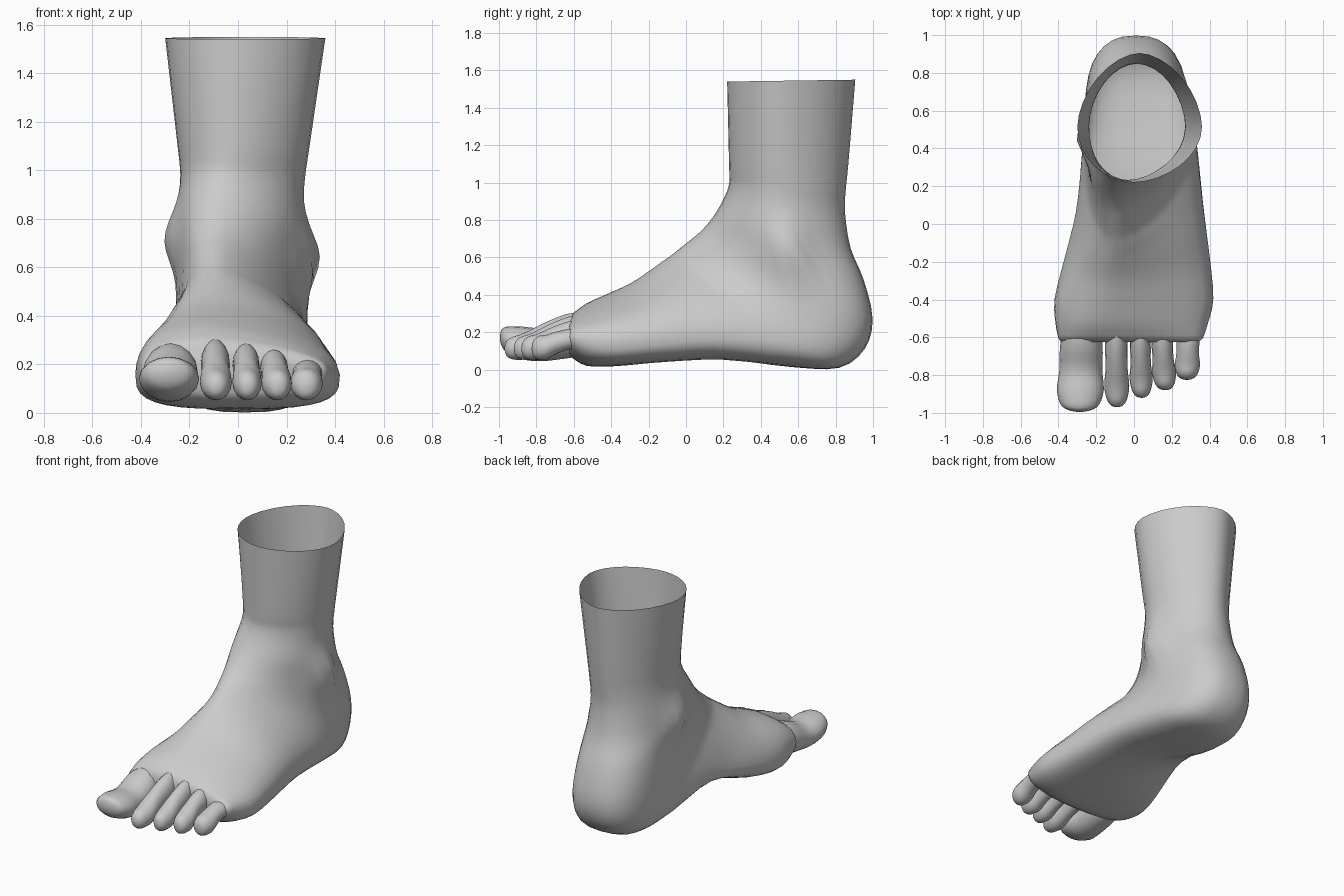
import bpy, bmesh, math
from mathutils import Vector


def spline(rows, steps):
    """Catmull-Rom interpolation through rows of numbers."""
    out = []
    n = len(rows)
    for i in range(n - 1):
        p0, p1, p2, p3 = (rows[max(0, min(n - 1, i + k))] for k in (-1, 0, 1, 2))
        for s in range(steps):
            t = s / steps
            out.append([0.5 * (2 * b + (c - a) * t + (2 * a - 5 * b + 4 * c - d) * t * t
                               + (3 * b - a - 3 * c + d) * t ** 3)
                        for a, b, c, d in zip(p0, p1, p2, p3)])
    return out + [list(rows[-1])]


def power(v, e):
    return math.copysign(abs(v) ** e, v)


def ring(row, n):
    """Cross-section between a front/top point and a back/sole point."""
    fy, fz, by, bz, xl, xr, wide, crest, e = row
    mid, hw = (xl + xr) / 2, (xr - xl) / 2
    pts = []
    for k in range(n):
        a = 2 * math.pi * k / n
        c, s = math.cos(a), math.sin(a)
        if c < 0:
            c, s = power(c, e), power(s, e)
        else:  # narrower ridge along the front and instep
            s = power(s, 1 + abs(1 - e) * 0.6)
        t = wide - (wide if c > 0 else 1 - wide) * c
        x = mid + hw * s + (crest - mid) * max(c, 0) ** 2
        pts.append(Vector((x, fy + (by - fy) * t, fz + (bz - fz) * t)))
    return pts


def loft(name, rings, deform=None):
    bm = bmesh.new()
    loops = [[bm.verts.new(deform(p) if deform else p) for p in r] for r in rings]
    n = len(loops[0])
    for a, b in zip(loops, loops[1:]):
        for k in range(n):
            bm.faces.new((a[k], a[(k + 1) % n], b[(k + 1) % n], b[k]))
    bm.faces.new(loops[-1])
    bmesh.ops.recalc_face_normals(bm, faces=bm.faces)
    me = bpy.data.meshes.new(name)
    bm.to_mesh(me)
    bm.free()
    for p in me.polygons:
        p.use_smooth = True
    ob = bpy.data.objects.new(name, me)
    bpy.context.collection.objects.link(ob)
    return ob


# Local bumps: centre, spread, push
BUMPS = [
    ((-0.25, 0.46, 0.72), (0.25, 0.11, 0.13), (-0.06, 0, 0)),    # inner ankle bone
    ((0.28, 0.53, 0.63), (0.25, 0.10, 0.16), (0.075, 0, 0)),     # outer ankle bone
    ((-0.28, 0.12, 0.02), (0.20, 0.24, 0.12), (0.03, 0, 0.09)),  # arch
]


def sculpt(p):
    q = p.copy()
    for c, s, d in BUMPS:
        g = math.exp(-sum(((p[i] - c[i]) / s[i]) ** 2 for i in range(3)))
        q += Vector(d) * g
    return q


# Leg and foot skin: front y,z, back y,z, left x, right x, widest point, crest x, squareness
SKIN = [
    (0.22, 1.54, 0.905, 1.55, -0.30, 0.36, 0.43, 0.00, 1.15),
    (0.23, 1.10, 0.868, 1.10, -0.249, 0.295, 0.46, -0.02, 1.13),
    (0.23, 0.99, 0.855, 0.97, -0.237, 0.277, 0.47, -0.04, 1.1),
    (0.195, 0.90, 0.85, 0.84, -0.24, 0.265, 0.48, -0.07, 1.05),
    (0.14, 0.81, 0.88, 0.65, -0.245, 0.265, 0.50, -0.09, 0.95),
    (0.08, 0.74, 0.95, 0.48, -0.25, 0.265, 0.55, -0.10, 0.85),
    (0.02, 0.69, 0.998, 0.27, -0.255, 0.275, 0.60, -0.10, 0.8),
    (-0.03, 0.65, 0.955, 0.11, -0.26, 0.29, 0.62, -0.10, 0.75),
    (-0.08, 0.61, 0.82, 0.01, -0.265, 0.315, 0.62, -0.10, 0.7),
    (-0.13, 0.575, 0.58, 0.012, -0.28, 0.34, 0.62, -0.10, 0.7),
    (-0.20, 0.525, 0.20, 0.05, -0.31, 0.37, 0.65, -0.11, 0.65),
    (-0.30, 0.46, -0.10, 0.04, -0.365, 0.40, 0.66, -0.12, 0.6),
    (-0.42, 0.405, -0.38, 0.018, -0.42, 0.42, 0.64, -0.14, 0.6),
    (-0.53, 0.355, -0.53, 0.02, -0.415, 0.39, 0.56, -0.16, 0.7),
    (-0.605, 0.30, -0.605, 0.06, -0.40, 0.365, 0.50, -0.16, 0.8),
]
rings = [ring(r, 32) for r in spline(SKIN, 3)]
# rounded front edge between the toes
rings.append([Vector((p.x * 0.95 - 0.005, -0.625, 0.16 + (p.z - 0.16) * 0.75)) for p in rings[-1]])
loft("leg_and_foot", rings, sculpt)

# Toe profiles: fraction along, top z, bottom z, width factor
BIG = [(0, .30, .08, .70), (.28, .28, .06, .92), (.55, .225, .045, .93), (.76, .23, .055, 1.02),
       (.92, .23, .09, .84), (.98, .215, .125, .5), (1, .18, .16, .1)]
SMALL = [(0, .28, .10, .75), (.30, .27, .11, .95), (.55, .235, .09, .92), (.76, .195, .055, 1.05),
         (.91, .175, .055, .85), (.98, .15, .075, .5), (1, .12, .105, .1)]


def toe(name, profile, root, tip, end, half_width, root_drop):
    start = -0.50
    out = []
    for u, top, bot, w in spline(profile, 3):
        top -= root_drop * max(0, 1 - u / 0.85)
        y = start + (end - start) * u
        x = root + (tip - root) * u
        out.append([Vector((x + half_width * w * math.sin(a), y,
                            (top + bot) / 2 + (top - bot) / 2 * math.cos(a)))
                    for a in (2 * math.pi * k / 16 for k in range(16))])
    loft(name, out)


# Toes: root x, tip x, end y, half width, lowering at the root
toe("big_toe", BIG, -0.275, -0.287, -0.995, 0.122, 0)
for name, *dims in [
    ("second_toe", -0.095, -0.09, -0.97, 0.063, -0.04),
    ("middle_toe", 0.03, 0.04, -0.92, 0.058, -0.02),
    ("fourth_toe", 0.14, 0.165, -0.88, 0.060, 0.015),
    ("little_toe", 0.29, 0.28, -0.825, 0.064, 0.08),
]:
    toe(name, SMALL, *dims)
